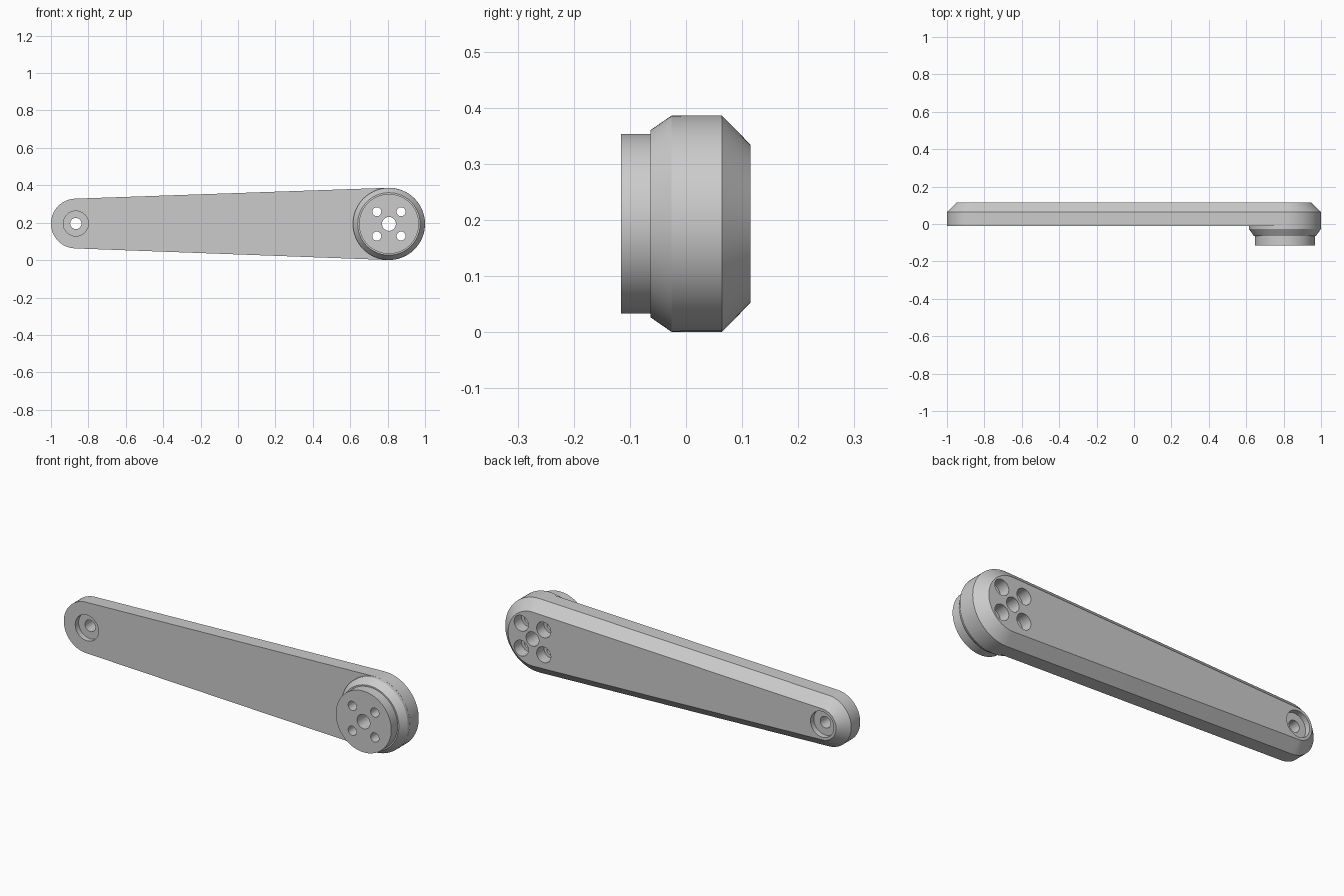
import bpy, bmesh
from math import sin, cos, asin, pi, radians

if "Cube" in bpy.data.objects:
    bpy.data.objects.remove(bpy.data.objects["Cube"])

BIG = (0.807, 0.1935, 0.193)      # x, z, radius of the wide end
SMALL = (-0.867, 0.1955, 0.133)   # x, z, radius of the narrow end


def arc(x, z, r, a0, a1, n):
    return [(x + r * cos(a0 + (a1 - a0) * i / n), z + r * sin(a0 + (a1 - a0) * i / n))
            for i in range(n + 1)]


def circle(x, z, r, n=64):
    return arc(x, z, r, 0, 2 * pi, n)[:-1]


def arm_outline(inset):
    # two end arcs joined by their common tangents
    t = pi / 2 + asin((BIG[2] - SMALL[2]) / (BIG[0] - SMALL[0]))
    return (arc(BIG[0], BIG[1], BIG[2] - inset, -t, t, 36)
            + arc(SMALL[0], SMALL[1], SMALL[2] - inset, t, 2 * pi - t, 32))


def loft(bm, layers):
    # layers: list of (y, outline) skinned into a closed solid
    loops = [[bm.verts.new((x, y, z)) for x, z in pts] for y, pts in layers]
    n = len(loops[0])
    for a, b in zip(loops, loops[1:]):
        for i in range(n):
            j = (i + 1) % n
            bm.faces.new((a[i], a[j], b[j], b[i]))
    bm.faces.new(loops[0])
    bm.faces.new(loops[-1])


def turned(bm, x, z, profile, n=64):
    loft(bm, [(y, circle(x, z, r, n)) for y, r in profile])


def finish(bm, name):
    bmesh.ops.recalc_face_normals(bm, faces=bm.faces)
    me = bpy.data.meshes.new(name)
    bm.to_mesh(me)
    bm.free()
    ob = bpy.data.objects.new(name, me)
    bpy.context.collection.objects.link(ob)
    return ob


# tapered arm with chamfered back edge
bm = bmesh.new()
loft(bm, [(-0.01, arm_outline(0)), (0.064, arm_outline(0)), (0.115, arm_outline(0.052))])
arm = finish(bm, "crank_arm")

# stepped boss on the front of the wide end
bm = bmesh.new()
turned(bm, BIG[0], BIG[1], [(0.03, 0.1926), (-0.026, 0.1926), (-0.063, 0.167),
                            (-0.0632, 0.16), (-0.116, 0.16)], 72)
boss = finish(bm, "boss")

# hole cutters: centre bore, four counterbored bolt holes, recessed end hole
bm = bmesh.new()
turned(bm, BIG[0], BIG[1], [(-0.2, 0.037), (0.2, 0.037)], 40)
for sx in (-1, 1):
    for sz in (-1, 1):
        turned(bm, BIG[0] + sx * 0.065, BIG[1] + sz * 0.065,
               [(-0.2, 0.024), (0.055, 0.024), (0.055, 0.041), (0.2, 0.041)], 32)
turned(bm, SMALL[0], SMALL[1], [(-0.1, 0.067), (0.018, 0.067), (0.018, 0.03),
                                (0.087, 0.03), (0.087, 0.067), (0.2, 0.067)], 48)
holes = finish(bm, "hole_cutter")

# combine, then discard the helpers
bpy.context.view_layer.objects.active = arm
arm.select_set(True)
for tool, op in ((boss, 'UNION'), (holes, 'DIFFERENCE')):
    tool.hide_render = True
    m = arm.modifiers.new(op.lower(), 'BOOLEAN')
    m.operation, m.object, m.solver = op, tool, 'EXACT'
    bpy.ops.object.modifier_apply(modifier=m.name)
    bpy.data.objects.remove(tool)
bpy.ops.object.shade_smooth_by_angle(angle=radians(25))
